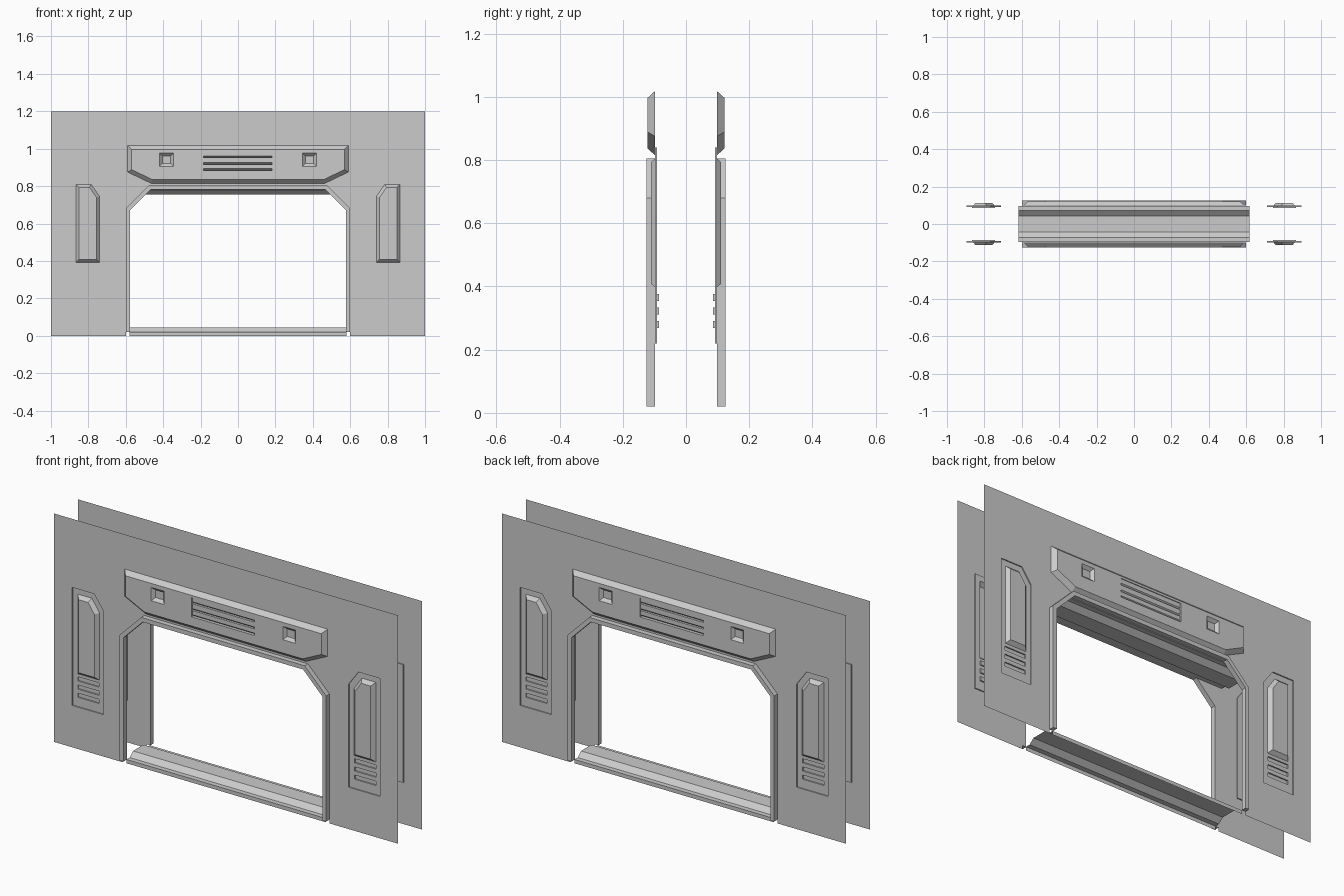
import bpy, bmesh
from mathutils import Vector

if "Cube" in bpy.data.objects:
    bpy.data.objects.remove(bpy.data.objects["Cube"])

WALL, FLOOR, SLOT = -0.098, -0.092, -0.085      # depth levels of the front side
PANEL, FRAME, HEAD = -0.111, -0.125, -0.121


def rect(x0, x1, z0, z1):
    return [(x0, z0), (x1, z0), (x1, z1), (x0, z1)]


def flip(loop):
    return [(-x, z) for x, z in reversed(loop)]


def inset(loop, d):
    """Offset a counter-clockwise outline inward by d."""
    out, n = [], len(loop)
    for i in range(n):
        p, a, b = (Vector(loop[j % n]) for j in (i, i - 1, i + 1))
        e1, e2 = (p - a).normalized(), (b - p).normalized()
        n1, n2 = Vector((-e1.y, e1.x)), Vector((-e2.y, e2.x))
        out.append(tuple(p + (n1 + n2) * d / (1 + n1.dot(n2))))
    return out


def fill(bm, y, *loops):
    """Flat face in the plane y: first loop is the outline, the rest are holes."""
    edges = []
    for loop in loops:
        vs = [bm.verts.new((x, y, z)) for x, z in loop]
        edges += [bm.edges.new((vs[i - 1], vs[i])) for i in range(len(vs))]
    bmesh.ops.triangle_fill(bm, edges=edges, use_beauty=True, use_dissolve=False)


def skirt(bm, a, ya, b, yb):
    """Ring of quads joining two outlines at two depths."""
    va = [bm.verts.new((x, ya, z)) for x, z in a]
    vb = [bm.verts.new((x, yb, z)) for x, z in b]
    for i in range(len(a)):
        bm.faces.new((va[i - 1], va[i], vb[i], vb[i - 1]))


def strip(bm, profile, half):
    """Sheet swept along x from a (y, z) profile."""
    va = [bm.verts.new((-half, y, z)) for y, z in profile]
    vb = [bm.verts.new((half, y, z)) for y, z in profile]
    for i in range(len(profile) - 1):
        bm.faces.new((va[i], va[i + 1], vb[i + 1], vb[i]))


def finish(name, bm, facing=(0, -1, 0), mirror=(False, True, False)):
    bmesh.ops.remove_doubles(bm, verts=bm.verts, dist=1e-5)
    bmesh.ops.recalc_face_normals(bm, faces=bm.faces)
    bm.normal_update()
    if sum(f.normal.dot(Vector(facing)) * f.calc_area() for f in bm.faces) < -1e-4:
        bmesh.ops.reverse_faces(bm, faces=bm.faces)
    me = bpy.data.meshes.new(name)
    bm.to_mesh(me)
    bm.free()
    ob = bpy.data.objects.new(name, me)
    bpy.context.collection.objects.link(ob)
    if any(mirror):
        m = ob.modifiers.new("Mirror", 'MIRROR')
        m.use_axis = mirror
        m.use_mirror_merge = False


# Outlines shared between parts (x, z)
arch = [(0.6, 0.68), (0.475, 0.805), (-0.475, 0.805), (-0.6, 0.68)]
recess = [(-0.895, 0.22), (-0.712, 0.22), (-0.712, 0.762), (-0.768, 0.84), (-0.895, 0.84)]
panel = [(-0.866, 0.392), (-0.74, 0.392), (-0.74, 0.745), (-0.785, 0.81), (-0.866, 0.81)]
header = [(-0.465, 0.815), (0.465, 0.815), (0.59, 0.875), (0.59, 1.018),
          (-0.59, 1.018), (-0.59, 0.875)]

# Wall sheets with doorway opening
bm = bmesh.new()
wall = [(-1, 0), (-0.6, 0)] + arch[::-1] + [(0.6, 0), (1, 0), (1, 1.2), (-1, 1.2)]
fill(bm, WALL, wall, recess, flip(recess), header)
finish("wall", bm)

# Recessed side panels with raised plate and vent slots
bm = bmesh.new()
slots = [rect(-0.867, -0.743, z, z + 0.022) for z in (0.268, 0.311, 0.354)]
skirt(bm, recess, WALL, recess, FLOOR)
fill(bm, FLOOR, recess, panel, *slots)
face = inset(panel, 0.017)
skirt(bm, panel, FLOOR, face, PANEL)
fill(bm, PANEL, face)
for s in slots:
    skirt(bm, s, FLOOR, s, SLOT)
    fill(bm, SLOT, s)
finish("side_panel", bm, mirror=(True, True, False))

# Header block with square pockets and louvre opening
bm = bmesh.new()
front = inset(header, 0.021)
pocket = rect(-0.42, -0.345, 0.906, 0.976)
louvre = rect(-0.185, 0.182, 0.884, 0.985)
skirt(bm, header, WALL, front, HEAD)
fill(bm, HEAD, front, pocket, flip(pocket), louvre)
for p in (pocket, flip(pocket)):
    q = inset(p, 0.015)
    skirt(bm, p, HEAD, q, -0.106)
    fill(bm, -0.106, q)
skirt(bm, louvre, HEAD, louvre, -0.105)
finish("header", bm)

# Louvre slats
bm = bmesh.new()
prof = [(-0.117, 0.985)]
for z in (0.962, 0.926, 0.894):
    prof += [(-0.117, z), (-0.105, z - 0.010), (-0.117, z - 0.010)]
strip(bm, prof[:-1], 0.184)
finish("louvre_slats", bm)

# Door frame trim
bm = bmesh.new()
outer = [(0.6, 0.02)] + arch + [(-0.6, 0.02)]
inner = [(0.578, 0.02), (0.578, 0.671), (0.466, 0.783)]
inner += [(-x, z) for x, z in reversed(inner)]
rings = []
for loop, y in ((outer, WALL), (outer, FRAME), (inner, FRAME), (inner, WALL)):
    rings.append([bm.verts.new((x, y, z)) for x, z in loop])
for k in range(4):
    a, b = rings[k - 1], rings[k]
    for i in range(5):
        bm.faces.new((a[i], a[i + 1], b[i + 1], b[i]))
for i in (0, -1):
    bm.faces.new([r[i] for r in rings])
finish("door_frame", bm)

# Threshold and ceiling share one stepped profile
step = [(-0.097, 0), (-0.097, 0.02), (-0.071, 0.02), (-0.043, 0.044)]
step += [(-y, z) for y, z in reversed(step)]
bm = bmesh.new()
strip(bm, step, 0.58)
finish("threshold", bm, (0, 0, 1), (False,) * 3)
bm = bmesh.new()
strip(bm, [(y, 0.8 - z) for y, z in step], 0.618)
finish("ceiling", bm, (0, 0, -1), (False,) * 3)
